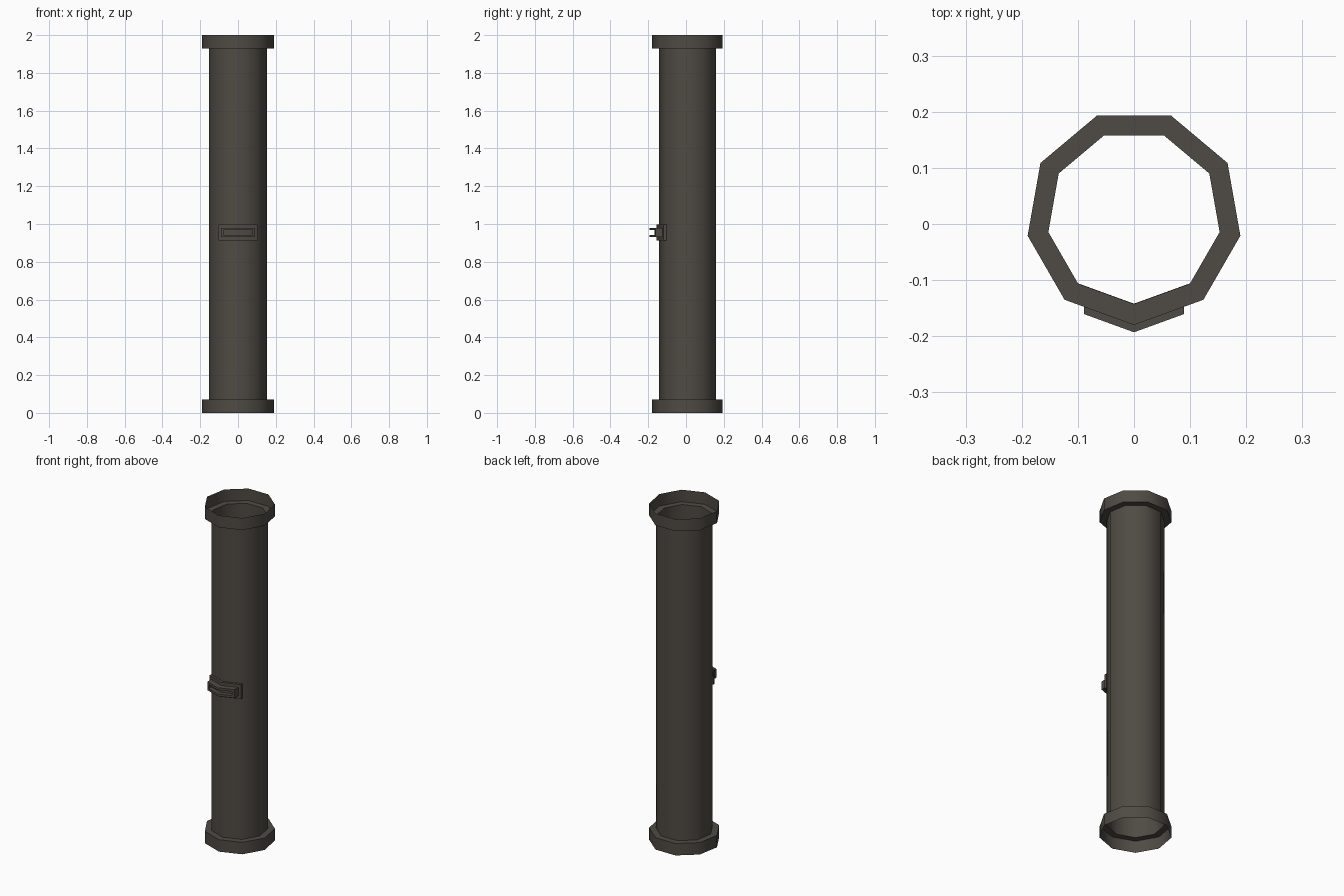
import bpy, bmesh, math

if "Cube" in bpy.data.objects:
    bpy.data.objects.remove(bpy.data.objects["Cube"])

CY = 0.0125                        # pipe axis, offset back by the latch depth
SLOPE = math.tan(math.radians(20))  # slope of the two front facets

metal = bpy.data.materials.new("dark_brown_metal")
metal.diffuse_color = (0.078, 0.070, 0.058, 1)
metal.use_nodes = True
metal.node_tree.nodes["Principled BSDF"].inputs["Base Color"].default_value = metal.diffuse_color


def make_object(name, loops, cap_last=False):
    """Skin a chain of equal-length vertex loops into one smooth object."""
    bm = bmesh.new()
    rings = [[bm.verts.new(p) for p in loop] for loop in loops]
    n = len(rings[0])
    for a, b in zip(rings, rings[1:]):
        for i in range(n):
            j = (i + 1) % n
            bm.faces.new((a[i], a[j], b[j], b[i]))
    if cap_last:
        r = rings[-1]
        bm.faces.new((r[0], r[1], r[4], r[5]))
        bm.faces.new((r[1], r[2], r[3], r[4]))
    me = bpy.data.meshes.new(name)
    bm.to_mesh(me)
    bm.free()
    me.materials.append(metal)
    ob = bpy.data.objects.new(name, me)
    bpy.context.collection.objects.link(ob)
    bpy.ops.object.select_all(action='DESELECT')
    ob.select_set(True)
    bpy.context.view_layer.objects.active = ob
    bpy.ops.object.shade_smooth_by_angle(angle=math.radians(50))
    return ob


def ring(r, z):
    """Nine-sided ring with one corner at the front."""
    angles = [math.radians(-90 + 40 * k) for k in range(9)]
    return [(r * math.cos(a), CY + r * math.sin(a), z) for a in angles]


def bent_rect(hx, z0, z1, tip):
    """Rectangle folded around the front corner of the pipe."""
    pts = [(-hx, z0), (0, z0), (hx, z0), (hx, z1), (0, z1), (-hx, z1)]
    return [(x, tip + abs(x) * SLOPE, z) for x, z in pts]


# open pipe with a flared collar at each end
R_PIPE, R_COLLAR, H = 0.155, 0.1925, 0.071
make_object("pipe", [
    ring(R_COLLAR, 0), ring(R_COLLAR, H), ring(R_PIPE, H),
    ring(R_PIPE, 2 - H), ring(R_COLLAR, 2 - H), ring(R_COLLAR, 2)])

# front latch: base plate, raised rim and recessed slot
make_object("latch", [
    bent_rect(0.104, 0.912, 0.998, -0.142),
    bent_rect(0.104, 0.912, 0.998, -0.157),
    bent_rect(0.089, 0.930, 0.980, -0.157),
    bent_rect(0.089, 0.930, 0.980, -0.193),
    bent_rect(0.077, 0.943, 0.967, -0.193),
    bent_rect(0.077, 0.943, 0.967, -0.166)], cap_last=True)
